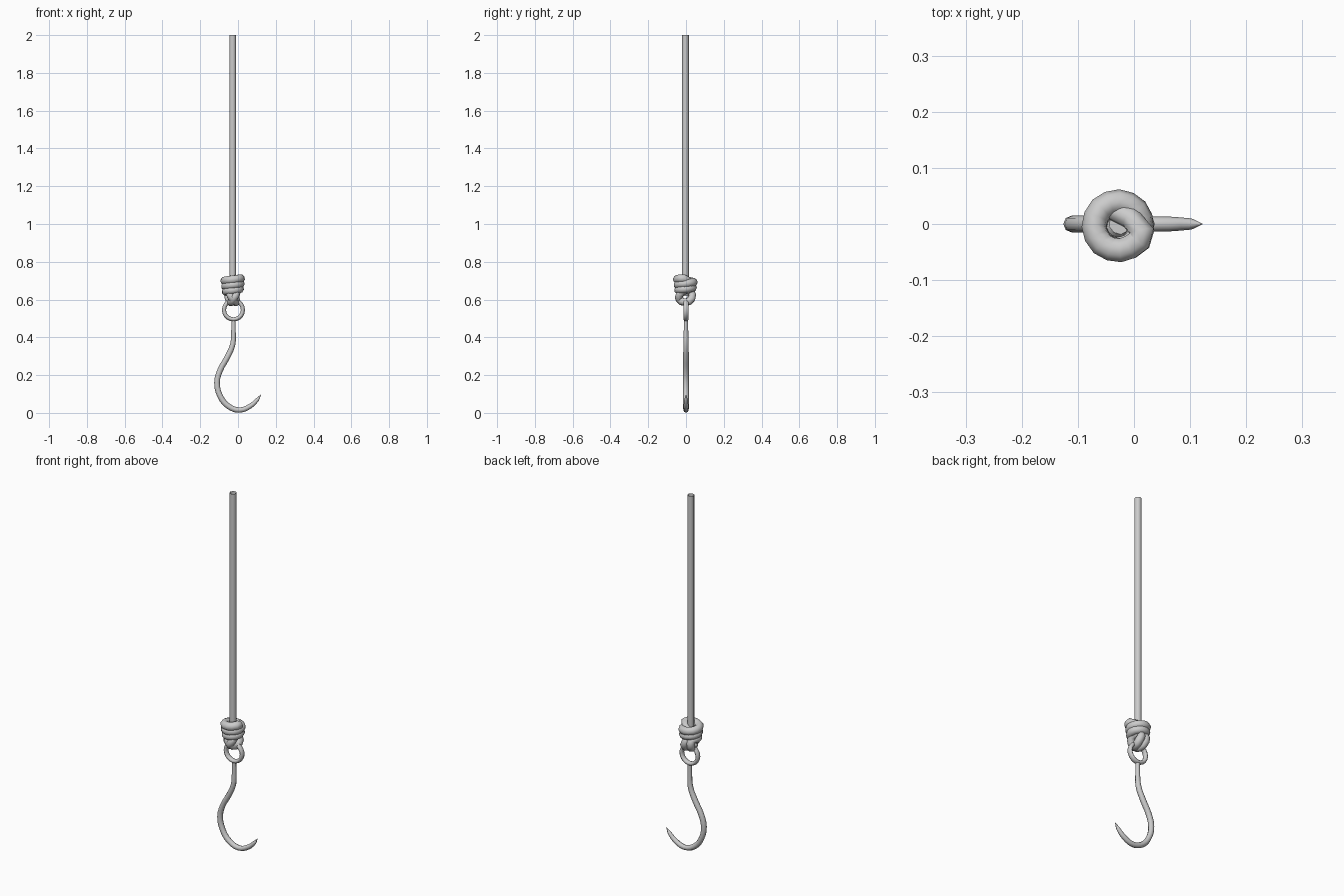
import bpy
import math

if "Cube" in bpy.data.objects:
    bpy.data.objects.remove(bpy.data.objects["Cube"])


def finish(obj):
    bpy.ops.object.select_all(action='DESELECT')
    obj.select_set(True)
    bpy.context.view_layer.objects.active = obj
    if obj.type == 'CURVE':
        bpy.ops.object.convert(target='MESH')
    bpy.ops.object.shade_smooth_by_angle(angle=math.radians(60))


def tube(name, points, steps=3, caps=True):
    """Sweep a round section along (x, y, z, radius) points."""
    curve = bpy.data.curves.new(name, 'CURVE')
    curve.dimensions = '3D'
    curve.bevel_depth = 1.0
    curve.bevel_resolution = 2
    curve.use_fill_caps = caps
    spline = curve.splines.new('BEZIER')
    spline.resolution_u = steps
    spline.bezier_points.add(len(points) - 1)
    for bp, (x, y, z, r) in zip(spline.bezier_points, points):
        bp.co = (x, y, z)
        bp.radius = r
        bp.handle_left_type = bp.handle_right_type = 'AUTO'
    obj = bpy.data.objects.new(name, curve)
    bpy.context.collection.objects.link(obj)
    finish(obj)
    return obj


CX, CY = -0.028, -0.003

# Straight hanging rope, open at the top
tube("rope", [(CX, CY, 2.0, 0.018), (CX, CY, 0.62, 0.018)], 1, False)

# Knot: two crossing strands through the ring, then wraps up around the rope
R = 0.021
knot = [
    (CX, CY, 0.675, 0.018),
    (-0.045, -0.028, 0.635, R),
    (-0.030, -0.036, 0.605, R),
    (-0.012, 0.000, 0.585, R),
    (-0.010, 0.030, 0.605, R),
    (-0.025, 0.026, 0.640, R),
    (-0.008, -0.005, 0.648, R),
    (-0.010, -0.034, 0.628, R),
    (-0.028, -0.034, 0.600, R),
    (-0.038, 0.000, 0.585, R),
    (-0.050, 0.028, 0.610, R),
]
turns, per_turn = 2.6, 8
n = int(turns * per_turn)
for i in range(n + 1):
    t = i / n
    a = math.radians(130) + t * turns * math.tau
    rad = 0.037 + 0.007 * t
    knot.append((CX + rad * math.cos(a), CY + rad * math.sin(a),
                 0.638 + 0.074 * t, 0.021 + 0.002 * t))
# tucked rope end
knot.append((CX - 0.015, CY + 0.030, 0.685, 0.018))
tube("knot", knot, 2)

# Eye ring at the top of the hook
bpy.ops.mesh.primitive_torus_add(
    major_segments=20, minor_segments=8, major_radius=0.050,
    minor_radius=0.011, location=(-0.024, 0, 0.545),
    rotation=(math.pi / 2, 0, 0))
ring = bpy.context.object
ring.name = "hook_eye"
ring.scale.z = 1.3
finish(ring)

# Curved hook tapering to a point
path = [(-0.024, 0.495, 0.011), (-0.024, 0.43, 0.012), (-0.028, 0.362, 0.014),
        (-0.057, 0.294, 0.015), (-0.095, 0.225, 0.015), (-0.111, 0.161, 0.015),
        (-0.095, 0.090, 0.015), (-0.052, 0.036, 0.015), (0.008, 0.015, 0.014),
        (0.066, 0.037, 0.013), (0.102, 0.070, 0.010), (0.121, 0.097, 0.001)]
tube("hook", [(x, 0, z, r) for x, z, r in path], 3)
